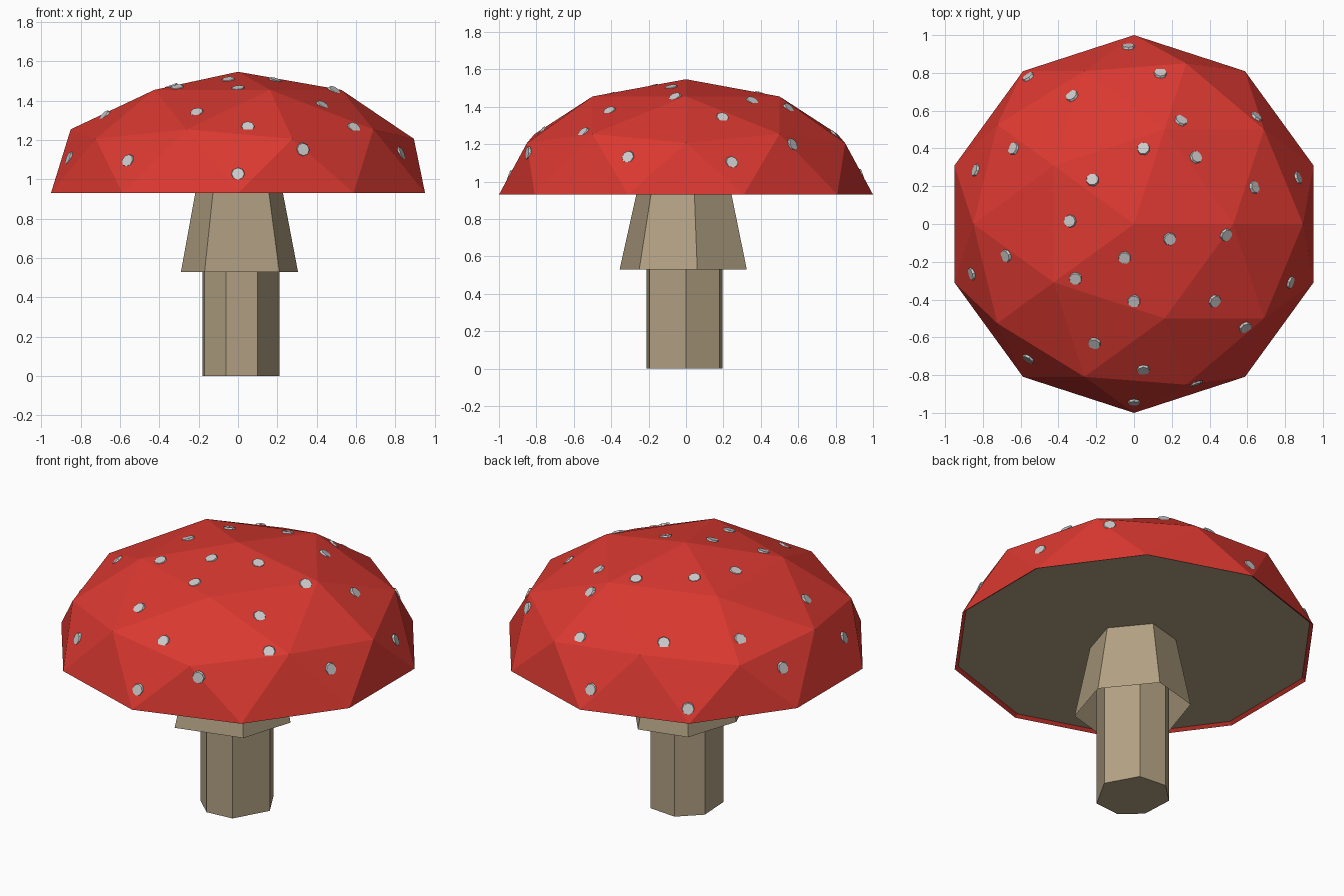
import bpy, bmesh
from mathutils import Vector
from mathutils.bvhtree import BVHTree

if "Cube" in bpy.data.objects:
    bpy.data.objects.remove(bpy.data.objects["Cube"])


def material(name, rgb):
    m = bpy.data.materials.new(name)
    m.diffuse_color = (*rgb, 1)
    m.use_nodes = True
    m.node_tree.nodes["Principled BSDF"].inputs["Base Color"].default_value = m.diffuse_color
    return m


RED = material("red", (0.70, 0.04, 0.03))
TAN = material("tan", (0.45, 0.36, 0.23))
PALE = material("pale", (0.8, 0.8, 0.8))


def finish(bm, name, *mats):
    me = bpy.data.meshes.new(name)
    bm.to_mesh(me)
    bm.free()
    for m in mats:
        me.materials.append(m)
    ob = bpy.data.objects.new(name, me)
    bpy.context.collection.objects.link(ob)
    return ob


def loft(name, outline, levels, mat, capped):
    """Stack scaled copies of an outline; levels are (z, scale)."""
    bm = bmesh.new()
    rings = [[bm.verts.new((x * s, y * s, z)) for x, y in outline] for z, s in levels]
    n = len(outline)
    for a, b in zip(rings, rings[1:]):
        for i in range(n):
            j = (i + 1) % n
            bm.faces.new((a[i], a[j], b[j], b[i]))
    if capped:
        bm.faces.new(rings[0][::-1])
        bm.faces.new(rings[-1])
    return finish(bm, name, mat)


# Stem: slightly irregular seven-sided post
stem = [(0.21, 0.0), (0.11, 0.18), (-0.06, 0.195), (-0.18, 0.08),
        (-0.17, -0.11), (-0.06, -0.21), (0.10, -0.195)]
loft("stem", stem, [(0, 1), (0.94, 1)], TAN, True)

# Skirt: open flared collar under the cap
skirt = [(0.305, 0.06), (0.09, 0.325), (-0.19, 0.25),
         (-0.29, -0.06), (-0.17, -0.355), (0.21, -0.25)]
loft("skirt", skirt, [(0.53, 1), (0.945, 0.74)], TAN, False)

# Cap: upper half of a flattened icosphere with a recessed underside
BASE, HEIGHT = 0.93, 0.617
bm = bmesh.new()
bmesh.ops.create_icosphere(bm, subdivisions=2, radius=1)
bmesh.ops.delete(bm, geom=[v for v in bm.verts if v.co.z < -0.01], context='VERTS')
for v in bm.verts:
    v.co.z = v.co.z * HEIGHT + BASE
tree = BVHTree.FromBMesh(bm)
rim = [e for e in bm.edges if e.is_boundary]
under = bmesh.ops.contextual_create(bm, geom=rim)["faces"]
bmesh.ops.recalc_face_normals(bm, faces=bm.faces[:])
bmesh.ops.inset_region(bm, faces=under, thickness=0.02, depth=-0.015)
for f in under:
    f.material_index = 1
for f in bm.faces:
    f.smooth = False
finish(bm, "cap", RED, TAN)

# Spots: thin discs dropped onto the cap surface
spots = [(-.03, .94), (-.56, .78), (.14, .80), (.42, .865), (-.33, .68), (.65, .57),
         (.25, .55), (-.64, .40), (.05, .40), (.33, .355), (-.84, .285), (-.22, .235),
         (.64, .195), (.87, .245), (-.34, .015), (.19, -.08), (.49, -.06), (-.68, -.17),
         (-.05, -.18), (-.31, -.29), (-.86, -.265), (.83, -.31), (0, -.41), (.43, -.41),
         (.59, -.55), (-.21, -.635), (-.56, -.715), (.05, -.775), (.33, -.845), (0, -.945)]
bm = bmesh.new()
for x, y in spots:
    hit, normal, _, _ = tree.ray_cast(Vector((x, y, 3)), Vector((0, 0, -1)))
    if hit is None:
        continue
    if normal.z < 0:
        normal = -normal
    m = normal.to_track_quat('Z', 'Y').to_matrix().to_4x4()
    m.translation = hit
    bmesh.ops.create_cone(bm, cap_ends=True, segments=8, radius1=0.037,
                          radius2=0.032, depth=0.012, matrix=m)
finish(bm, "spots", PALE)
